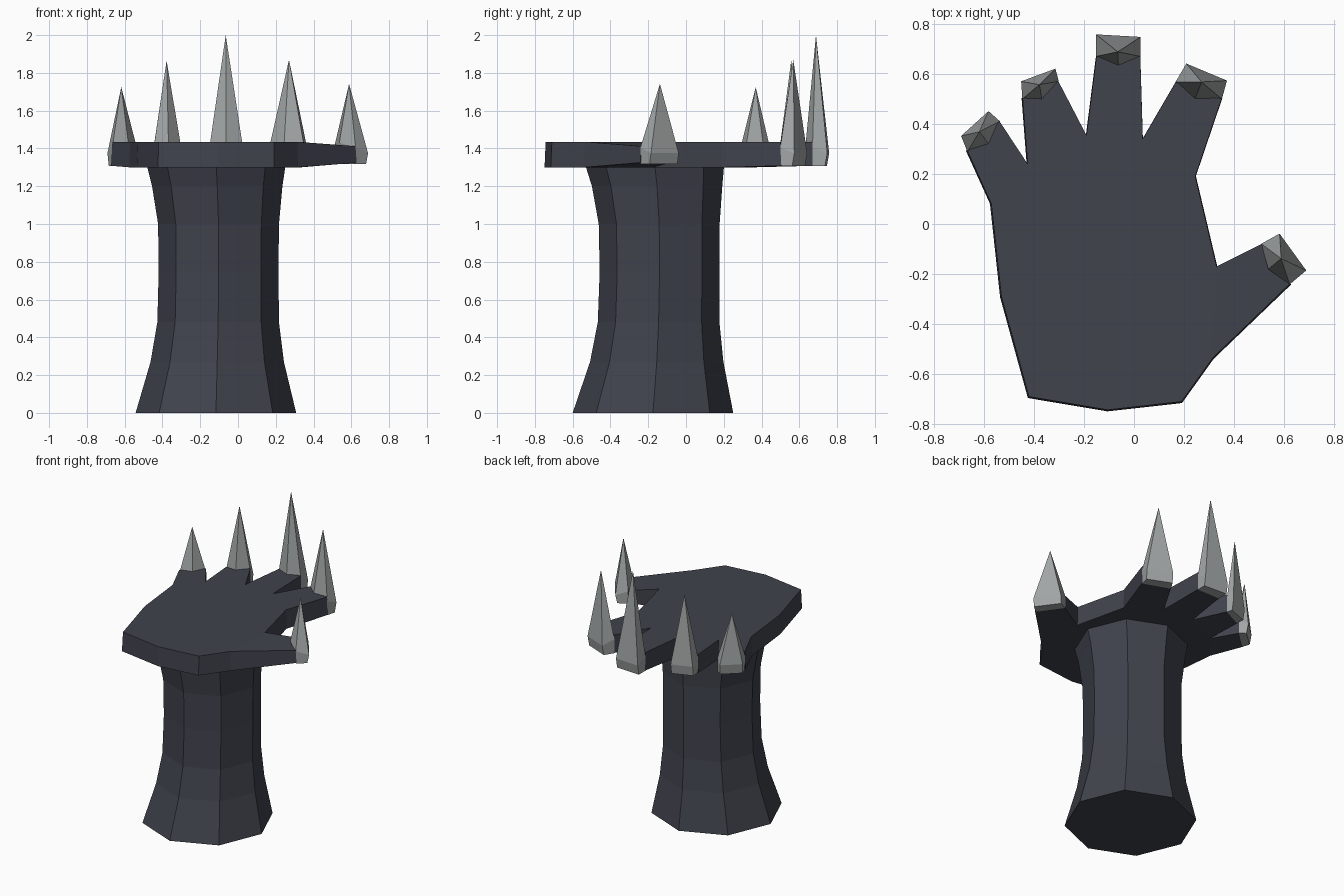
import bpy, math
from mathutils import Vector

if "Cube" in bpy.data.objects:
    bpy.data.objects.remove(bpy.data.objects["Cube"])


def material(name, color):
    m = bpy.data.materials.new(name)
    m.diffuse_color = (*color, 1)
    m.use_nodes = True
    m.node_tree.nodes["Principled BSDF"].inputs["Base Color"].default_value = m.diffuse_color
    return m


def make(name, verts, faces, mat):
    me = bpy.data.meshes.new(name)
    me.from_pydata(verts, [], faces)
    me.materials.append(mat)
    me.update()
    ob = bpy.data.objects.new(name, me)
    bpy.context.collection.objects.link(ob)
    return ob


def walls(n, low, high):
    return [(low + i, low + (i + 1) % n, high + (i + 1) % n, high + i) for i in range(n)]


dark = material("dark_stone", (0.052, 0.056, 0.074))
grey = material("claw_grey", (0.36, 0.38, 0.38))

# Wrist column: octagonal rings (z, centre x, centre y, radius)
rings = [(0, -.117, -.175, .425), (.27, -.11, -.155, .353), (.48, -.105, -.145, .322),
         (.75, -.103, -.14, .317), (1.0, -.103, -.142, .32), (1.2, -.11, -.153, .345),
         (1.305, -.115, -.165, .366)]
verts = [(x + r * math.cos(k * math.pi / 4), y + r * math.sin(k * math.pi / 4), z)
         for z, x, y, r in rings for k in range(8)]
faces = [tuple(range(7, -1, -1)), tuple(range(48, 56))]
for i in range(6):
    faces += walls(8, i * 8, i * 8 + 8)
make("wrist", verts, faces, dark)

# Hand slab: outline counter-clockwise, a core face plus one quad per digit
outline = [(-.42, -.69), (-.105, -.743), (.19, -.71), (.315, -.535), (.622, -.24),
           (.51, -.08), (.33, -.17), (.245, .19), (.35, .50), (.167, .567),
           (.035, .34), (.025, .67), (-.15, .67), (-.19, .355), (-.302, .57),
           (-.445, .50), (-.425, .24), (-.537, .41), (-.665, .29), (-.57, .08), (-.53, -.29)]
digits = [(3, 4, 5, 6), (7, 8, 9, 10), (10, 11, 12, 13), (13, 14, 15, 16), (16, 17, 18, 19)]
core = (0, 1, 2, 3, 6, 7, 10, 13, 16, 19, 20)
n = len(outline)
tips = {i for d in digits for i in d[1:3]}
bottom = [1.325 if i in (4, 5) else 1.308 if i in tips else 1.30 for i in range(n)]
top = [1.412 if i in (4, 5) else 1.435 for i in range(n)]
verts = [(x * 1.01, y * 1.008, bottom[i]) for i, (x, y) in enumerate(outline)]
verts += [(x, y, top[i]) for i, (x, y) in enumerate(outline)]
faces = walls(n, 0, n)
for f in [core] + digits:
    faces += [tuple(reversed(f)), tuple(i + n for i in f)]
make("hand", verts, faces, dark)

# Claws: (name, outer corner right, outer corner left, apex)
claws = [("thumb", (.687, -.185), (.582, -.04), (.588, -.138, 1.742)),
         ("index", (.37, .573), (.21, .64), (.27, .568, 1.87)),
         ("middle", (.025, .747), (-.15, .757), (-.065, .688, 2.0)),
         ("ring", (-.315, .62), (-.45, .57), (-.378, .557, 1.865)),
         ("little", (-.582, .45), (-.69, .352), (-.618, .369, 1.725))]
for digit, (name, c, d, apex) in zip(digits, claws):
    a, b, c, d = (Vector(p) for p in (outline[digit[1]], outline[digit[2]], c, d))
    inward = (a + b - c - d).normalized()
    e = (a + b) / 2 + inward * .035
    base = [a, c, d, b, e]
    mid = sum(base, Vector((0, 0))) / 5
    floor = 1.318 if name == "thumb" else 1.306
    low = [mid + (p - mid) * 1.01 for p in (a, c, d, b)] + [(a + b) / 2]
    low[1] += inward * .012
    low[2] += inward * .012
    z_up = (1.405, 1.375, 1.375, 1.405, 1.43)
    verts = [(p.x, p.y, floor) for p in low]
    verts += [(mid.x + (p.x - mid.x) * 1.015, mid.y + (p.y - mid.y) * 1.015, z)
              for p, z in zip(base, z_up)]
    verts.append(apex)
    faces = [(4, 3, 2, 1, 0)] + walls(5, 0, 5)
    faces += [(5 + i, 5 + (i + 1) % 5, 10) for i in range(5)]
    make(name + "_claw", verts, faces, grey)
